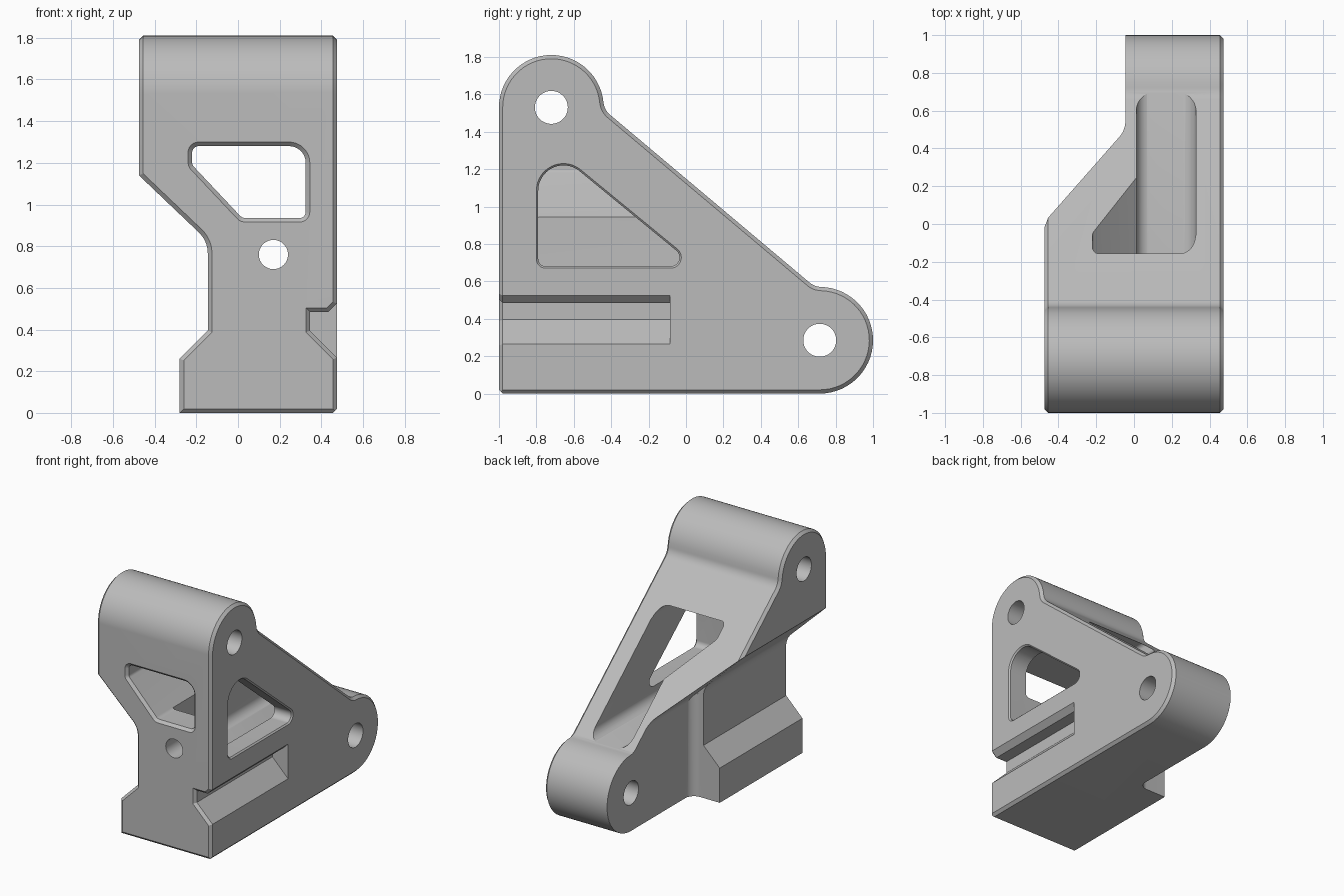
import bpy, bmesh, math
from mathutils import Vector

cube = bpy.data.objects.get("Cube")
if cube:
    bpy.data.objects.remove(cube, do_unlink=True)

CHAMFER = 0.02
HALF = 0.475
SLOPE = 0.841          # fall of the long sloped back
SLOPE_Z = 1.149        # its height at y = 0


def arc(c, r, a0, a1, step=6):
    """Points of an arc, angles in degrees."""
    n = max(2, round(abs(a1 - a0) / step))
    angles = [math.radians(a0 + (a1 - a0) * i / n) for i in range(n + 1)]
    return [Vector((c[0] + r * math.cos(a), c[1] + r * math.sin(a))) for a in angles]


def rounded(corners):
    """Polygon from (u, v, radius) corners, given counter-clockwise."""
    pts = []
    for i, (u, v, r) in enumerate(corners):
        p = Vector((u, v))
        if not r:
            pts.append(p)
            continue
        a = (Vector(corners[i - 1][:2]) - p).normalized()
        b = (Vector(corners[(i + 1) % len(corners)][:2]) - p).normalized()
        half = a.angle(b) / 2
        c = p + (a + b).normalized() * (r / math.sin(half))
        s, e = p + a * (r / math.tan(half)) - c, p + b * (r / math.tan(half)) - c
        a0 = math.degrees(math.atan2(s.y, s.x))
        turn = (math.degrees(math.atan2(e.y, e.x)) - a0 + 180) % 360 - 180
        pts += arc(c, r, a0, a0 + turn)
    return pts


def grow(pts, d):
    """Offset a counter-clockwise polygon outwards by d, with mitred corners."""
    out = []
    for i, p in enumerate(pts):
        a = (p - pts[i - 1]).normalized()
        b = (pts[(i + 1) % len(pts)] - p).normalized()
        na, nb = Vector((a.y, -a.x)), Vector((b.y, -b.x))
        out.append(p + (na + nb) * (d / (1 + na.dot(nb))))
    return out


def prism(name, pts, axis, stations):
    """Loft a profile along an axis through (position, outward offset) stations."""
    place = {"x": lambda p, t: (t, p.x, p.y),
             "y": lambda p, t: (p.x, t, p.y),
             "z": lambda p, t: (p.x, p.y, t)}[axis]
    bm = bmesh.new()
    rings = [[bm.verts.new(place(p, t)) for p in grow(pts, d)] for t, d in stations]
    for r0, r1 in zip(rings, rings[1:]):
        for i in range(len(pts)):
            bm.faces.new((r0[i - 1], r0[i], r1[i], r1[i - 1]))
    bm.faces.new(rings[0])
    bm.faces.new(rings[-1])
    bmesh.ops.recalc_face_normals(bm, faces=bm.faces)
    mesh = bpy.data.meshes.new(name)
    bm.to_mesh(mesh)
    bm.free()
    obj = bpy.data.objects.new(name, mesh)
    bpy.context.collection.objects.link(obj)
    return obj


def combine(target, other, operation):
    mod = target.modifiers.new(operation, "BOOLEAN")
    mod.object, mod.operation, mod.solver = other, operation, "EXACT"
    bpy.context.view_layer.objects.active = target
    bpy.ops.object.modifier_apply(modifier=mod.name)
    bpy.data.objects.remove(other, do_unlink=True)


# Side outline: two round bosses blended into the sloped back
TOP, REAR = Vector((-0.72, 1.53)), Vector((0.715, 0.285))
R_TOP, R_REAR, R_BLEND = 0.28, 0.285, 0.1
normal = Vector((SLOPE, 1)).normalized()
along = Vector((normal.y, -normal.x))
n_deg = math.degrees(math.atan2(normal.y, normal.x))


def blend(centre, radius, side):
    """Centre of the concave blend beside a boss, and the boss angle where it starts."""
    depth = -(centre.y - SLOPE_Z + SLOPE * centre.x) / math.hypot(SLOPE, 1)
    up = depth + R_BLEND
    reach = math.sqrt((radius + R_BLEND) ** 2 - up ** 2)
    v = normal * up + along * (side * reach)
    return centre + v, math.degrees(math.atan2(v.y, v.x))


c_top, a_top = blend(TOP, R_TOP, 1)
c_rear, a_rear = blend(REAR, R_REAR, -1)
side = [Vector((-1, 0))]
side += arc(REAR, R_REAR, -90, a_rear)
side += arc(c_rear, R_BLEND, a_rear - 180, n_deg - 180)
side += arc(c_top, R_BLEND, n_deg - 180, a_top - 180)
side += arc(TOP, R_TOP, a_top, 180)
bracket = prism("bracket_body", side, "x",
                [(-HALF, -CHAMFER), (CHAMFER - HALF, 0), (HALF - CHAMFER, 0), (HALF, -CHAMFER)])

# Front outline: flanged foot, narrow waist and overhanging head
W = HALF + 0.0005
front = rounded([(-0.28, -0.0005, 0), (W, -0.0005, 0), (W, 2, 0), (-W, 2, 0),
                 (-W, 1.14, 0), (-0.145, 0.825, 0.14), (-0.145, 0.395, 0), (-0.28, 0.26, 0)])
envelope = prism("front_envelope", front, "y", [(-0.9995, -CHAMFER), (CHAMFER - 1, 0), (0, 0)])

# Rear arm: thinner, with the same sloping underside
arm = rounded([(-0.045, -0.1, 0), (0.7, -0.1, 0), (0.7, 2.1, 0), (-0.4745, 2.1, 0),
               (-0.4745, 1.14, 0), (-0.045, 0.73, 0.1)])
combine(envelope, prism("rear_arm", arm, "y", [(-0.04, 0), (1.2, 0)]), "UNION")

# Upright blend between the waist and the rear arm
web = [Vector((-0.02, -0.02)), Vector((-0.02, 0.07))]
web += arc((-0.115, 0.07), 0.07, 0, -90) + [Vector((-0.115, -0.02))]
combine(envelope, prism("web_blend", web[::-1], "z", [(-0.05, 0), (0.77, 0)]), "UNION")
combine(bracket, envelope, "INTERSECT")

# Window from the front through to the sloped back
window = rounded([(0.02, 0.935, 0.04), (0.325, 0.935, 0.03), (0.325, 1.28, 0.08),
                  (-0.22, 1.28, 0.03), (-0.22, 1.19, 0.03)])
combine(bracket, prism("front_window", window, "y",
                       [(-1.02, 2 * CHAMFER), (CHAMFER - 1, 0), (1.2, 0)]), "DIFFERENCE")

# Deep pocket opening in the sloped back
pocket = rounded([(0.012, 0.575, 0.07), (0.328, 0.575, 0.07), (0.328, 1.2, 0), (0.012, 1.2, 0)])
combine(bracket, prism("back_pocket", pocket, "y", [(-0.788, 0), (1.2, 0)]), "DIFFERENCE")

# Triangular window in the left wall
tri = rounded([(-0.79, 0.68, 0.04), (0.051, 0.68, 0.048), (-0.79, 1.37, 0.135)])
combine(bracket, prism("side_window", tri, "x",
                       [(0.014, 0), (HALF - 0.01, 0), (HALF + 0.01, 0.02)]), "DIFFERENCE")

# Slot along the left wall
slot = rounded([(0.6, 0.14, 0), (0.6, 0.65, 0), (0.435, 0.485, 0),
                (0.345, 0.485, 0), (0.345, 0.395, 0)])
combine(bracket, prism("side_slot", slot, "y",
                       [(-1.02, 2 * CHAMFER), (CHAMFER - 1, 0), (-0.085, 0)]), "DIFFERENCE")

# Cross bores through the bosses and the bolt hole in the front
for centre in (TOP, REAR):
    combine(bracket, prism("cross_bore", arc(centre, 0.088, 0, 354), "x", [(-0.7, 0), (0.7, 0)]),
            "DIFFERENCE")
combine(bracket, prism("bolt_hole", arc((0.17, 0.76), 0.07, 0, 354), "y", [(-1.2, 0), (-0.6, 0)]),
        "DIFFERENCE")

# Finish
grey = bpy.data.materials.new("plain_grey")
grey.use_nodes = True
colour = (0.5, 0.5, 0.5, 1)
grey.diffuse_color = colour
grey.node_tree.nodes["Principled BSDF"].inputs["Base Color"].default_value = colour
bracket.data.materials.clear()
bracket.data.materials.append(grey)
for poly in bracket.data.polygons:
    poly.material_index = 0
bpy.ops.object.select_all(action="DESELECT")
bracket.select_set(True)
bpy.context.view_layer.objects.active = bracket
bpy.ops.object.shade_smooth_by_angle(angle=math.radians(25))
